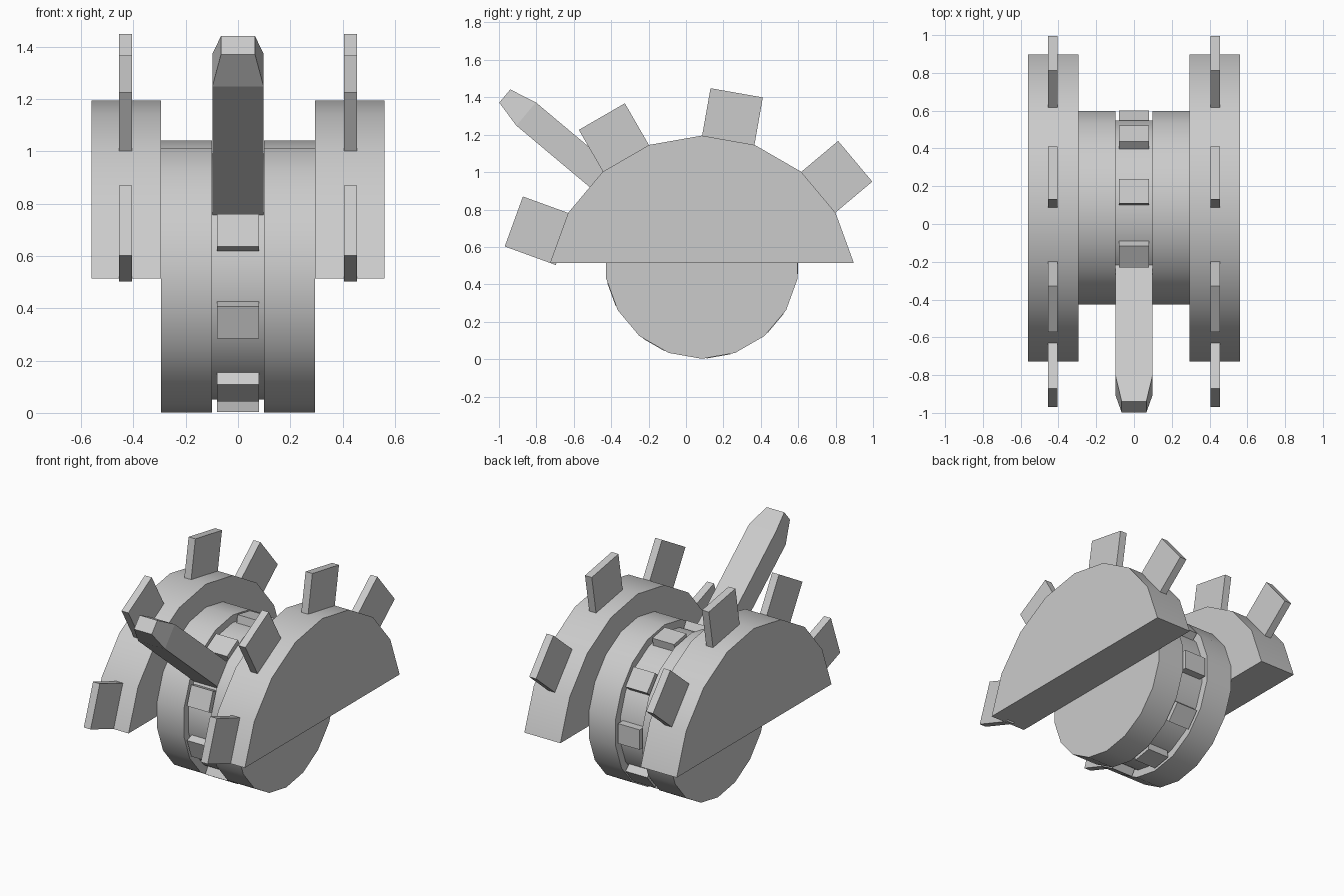
import bpy, bmesh
from math import sin, cos, radians

if "Cube" in bpy.data.objects:
    bpy.data.objects.remove(bpy.data.objects["Cube"])

CY = 0.085          # shared axis position in y
WHEEL_Z = 0.522     # hub axis height
ARC_Z = 0.37        # side guard axis height


def polar(r, deg, cz):
    """Point in the yz plane, angle measured from straight up towards the back."""
    a = radians(deg)
    return (CY + r * sin(a), cz + r * cos(a))


def finish(name, bm, smooth=False):
    bmesh.ops.recalc_face_normals(bm, faces=bm.faces)
    me = bpy.data.meshes.new(name)
    bm.to_mesh(me)
    bm.free()
    ob = bpy.data.objects.new(name, me)
    bpy.context.collection.objects.link(ob)
    if smooth:
        bpy.ops.object.select_all(action='DESELECT')
        ob.select_set(True)
        bpy.context.view_layer.objects.active = ob
        bpy.ops.object.shade_smooth_by_angle(angle=radians(30))
    return ob


def prism(name, profile, x0, x1, smooth=False):
    """Extrude a yz profile along x."""
    bm = bmesh.new()
    face = bm.faces.new([bm.verts.new((x0, y, z)) for y, z in profile])
    geo = bmesh.ops.extrude_face_region(bm, geom=[face])['geom']
    bmesh.ops.translate(bm, vec=(x1 - x0, 0, 0),
                        verts=[v for v in geo if isinstance(v, bmesh.types.BMVert)])
    return finish(name, bm, smooth)


def radial_loft(name, deg, cz, sections):
    """Box pointing away from the axis; sections = (radius, half width, x0, x1)."""
    a = radians(deg)
    bm = bmesh.new()
    rings = []
    for r, w, x0, x1 in sections:
        y, z = polar(r, deg, cz)
        rings.append([bm.verts.new((x, y + s * w * cos(a), z - s * w * sin(a)))
                      for x, s in ((x0, -1), (x1, -1), (x1, 1), (x0, 1))])
    for lo, hi in zip(rings, rings[1:]):
        for i in range(4):
            j = (i + 1) % 4
            bm.faces.new((lo[i], lo[j], hi[j], hi[i]))
    bm.faces.new(rings[0])
    bm.faces.new(rings[-1])
    return finish(name, bm)


def circle(r):
    return [polar(r, 20 * i, WHEEL_Z) for i in range(18)]


# Recessed core with nine small cogs
prism("wheel_core", circle(0.47), -0.1, 0.1, True)
for i in range(9):
    radial_loft(f"core_cog_{i}", 10 + 40 * i, WHEEL_Z,
                [(0.40, 0.066, -0.08, 0.08), (0.515, 0.066, -0.08, 0.08)])

# Lever with a tapered tip
radial_loft("lever", -50, WHEEL_Z,
            [(0.35, 0.081, -0.098, 0.098), (1.227, 0.081, -0.098, 0.098),
             (1.376, 0.046, -0.065, 0.065)])

# Mirrored drums, side guards and their teeth
guard = [polar(0.825, d, ARC_Z) for d in range(-80, 81, 20)]
for side, s in (("left", -1), ("right", 1)):
    prism(f"drum_{side}", circle(0.52), s * 0.099, s * 0.295, True)
    prism(f"guard_{side}", guard, s * 0.295, s * 0.56, True)
    for i, d in enumerate((-70, -30, 10, 50)):
        radial_loft(f"guard_tooth_{side}_{i}", d, ARC_Z,
                    [(0.78, 0.142, s * 0.405, s * 0.455),
                     (1.07, 0.142, s * 0.405, s * 0.455)])

# The drum's end face carries on under each guard, level with its outer side
